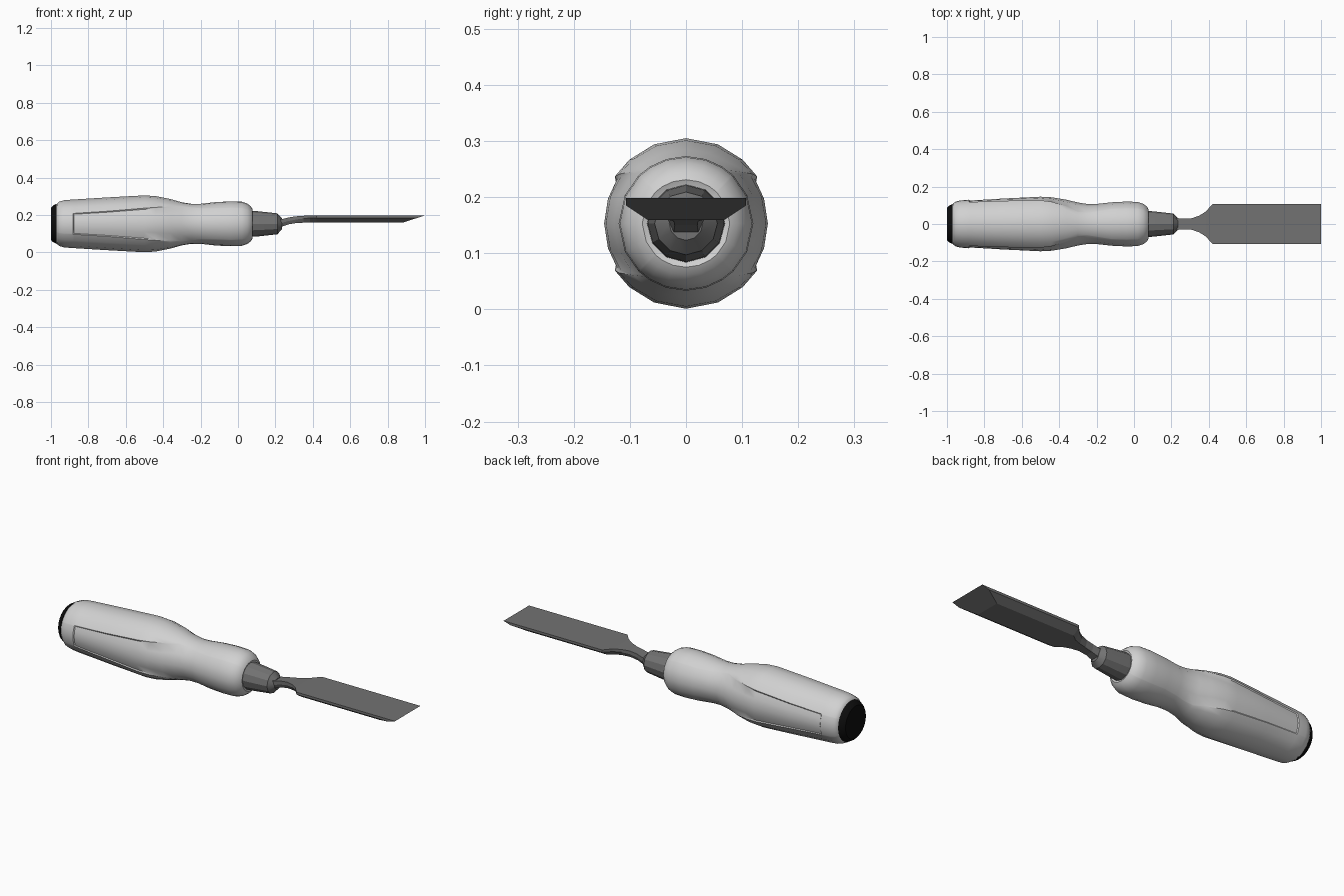
import bpy, bmesh, math
from mathutils import Vector

cube = bpy.data.objects.get("Cube")
if cube:
    bpy.data.objects.remove(cube)

AXIS_Z = 0.153


def material(name, value):
    m = bpy.data.materials.new(name)
    m.use_nodes = True
    color = (value, value, value, 1)
    m.diffuse_color = color
    m.node_tree.nodes["Principled BSDF"].inputs["Base Color"].default_value = color
    return m


def loft(name, rings, mat, smooth=None):
    """Skin a list of closed rings that have equal point counts, with end caps."""
    bm = bmesh.new()
    loops = [[bm.verts.new(p) for p in ring] for ring in rings]
    n = len(loops[0])
    for a, b in zip(loops, loops[1:]):
        for i in range(n):
            j = (i + 1) % n
            bm.faces.new((a[i], a[j], b[j], b[i]))
    bm.faces.new(loops[0])
    bm.faces.new(loops[-1])
    bmesh.ops.recalc_face_normals(bm, faces=bm.faces)
    mesh = bpy.data.meshes.new(name)
    bm.to_mesh(mesh)
    bm.free()
    mesh.materials.append(mat)
    obj = bpy.data.objects.new(name, mesh)
    bpy.context.collection.objects.link(obj)
    if smooth:
        bpy.ops.object.select_all(action='DESELECT')
        obj.select_set(True)
        bpy.context.view_layer.objects.active = obj
        bpy.ops.object.shade_smooth_by_angle(angle=math.radians(smooth))
    return obj


def circle(x, r, n):
    return [(x, r * math.sin(math.tau * i / n), AXIS_Z + r * math.cos(math.tau * i / n))
            for i in range(n)]


def grip_ring(x, r, seam, depth):
    """Round section whose two sides are sunk by depth within the seam angle."""
    inner = r * (1 - depth)
    quarter = [(0, inner), (seam * 0.55, inner), (seam, inner), (seam + 1.5, r)]
    quarter += [(seam + (90 - seam) * f, r) for f in (0.28, 0.62, 1)]
    pts = [(q * math.cos(math.radians(a)), q * math.sin(math.radians(a))) for a, q in quarter]
    half = pts + [(-y, z) for y, z in pts[-2::-1]]
    full = half + [(y, -z) for y, z in half[-2:0:-1]]
    return [(x, y, AXIS_Z + z) for y, z in full]


handle_mat = material("pale grey grip", 0.64)
steel_mat = material("dark steel", 0.17)
cap_mat = material("black cap", 0.004)

# Handle: x, radius, seam angle, panel depth
grip = [(-0.972, 0.095, 24, 0), (-0.968, 0.108, 24, 0), (-0.955, 0.119, 24, 0),
        (-0.93, 0.126, 24, 0), (-0.882, 0.13, 24, 0), (-0.878, 0.13, 24, 0.035),
        (-0.7, 0.141, 27, 0.035), (-0.5, 0.152, 32, 0.04), (-0.44, 0.148, 35, 0.035),
        (-0.36, 0.132, 43, 0.02), (-0.3, 0.115, 55, 0), (-0.25, 0.107, 55, 0),
        (-0.2, 0.107, 50, 0), (-0.12, 0.116, 45, 0), (-0.04, 0.12, 45, 0),
        (0.02, 0.118, 45, 0), (0.05, 0.108, 45, 0), (0.07, 0.092, 45, 0),
        (0.078, 0.078, 45, 0), (0.07, 0.06, 45, 0)]
loft("handle", [grip_ring(*g) for g in grip], handle_mat, 40)

# Striking cap on the butt
loft("end_cap", [circle(x, r, 24) for x, r in
                 ((-1, 0.086), (-0.99, 0.097), (-0.971, 0.107))], cap_mat, 40)

# Ferrule socket
loft("ferrule", [circle(x, r, 12) for x, r in
                 ((0.06, 0.07), (0.1, 0.068), (0.21, 0.056), (0.235, 0.03))], steel_mat, 25)


# Blade and neck: x, top half width, bottom half width, top, side edge, bottom
def blade_ring(x, w, wb, top, edge, bottom):
    side = [(w, top), (w, edge), (wb, bottom)]
    return [(x, y, z) for y, z in side + [(-y, z) for y, z in reversed(side)]]


sections = [(0.2, 0.032, 0.022, 0.175, 0.155, 0.13), (0.235, 0.031, 0.022, 0.178, 0.158, 0.138),
            (0.27, 0.028, 0.02, 0.187, 0.168, 0.15), (0.31, 0.031, 0.022, 0.193, 0.176, 0.157),
            (0.35, 0.045, 0.03, 0.196, 0.181, 0.159), (0.385, 0.068, 0.042, 0.198, 0.184, 0.159),
            (0.42, 0.107, 0.068, 0.198, 0.185, 0.159), (1.0, 0.107, 0.068, 0.198, 0.185, 0.159)]
blade = loft("blade", [blade_ring(*s) for s in sections], steel_mat)

# Ground cutting bevel under the tip
bm = bmesh.new()
bm.from_mesh(blade.data)
cut = bmesh.ops.bisect_plane(bm, geom=bm.verts[:] + bm.edges[:] + bm.faces[:],
                             plane_co=Vector((0.88, 0, 0.159)),
                             plane_no=Vector((0.039, 0, -0.12)), clear_outer=True)
bmesh.ops.holes_fill(bm, edges=[e for e in bm.edges if e.is_boundary])
bmesh.ops.recalc_face_normals(bm, faces=bm.faces)
bm.to_mesh(blade.data)
bm.free()
